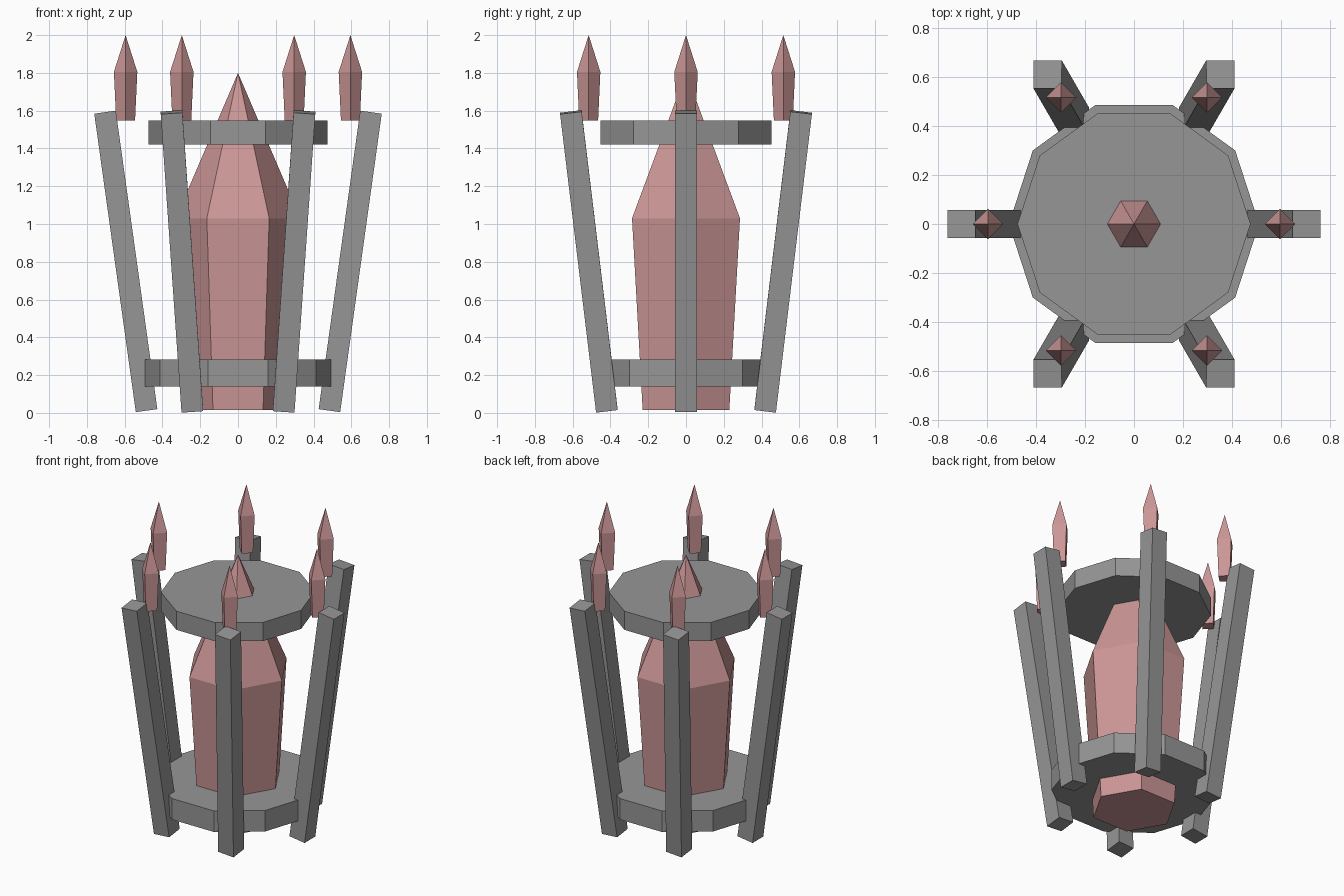
import bpy, bmesh, math
from mathutils import Vector

if "Cube" in bpy.data.objects:
    bpy.data.objects.remove(bpy.data.objects["Cube"])


def material(name, rgb):
    m = bpy.data.materials.new(name)
    m.diffuse_color = (*rgb, 1.0)
    m.use_nodes = True
    m.node_tree.nodes["Principled BSDF"].inputs["Base Color"].default_value = m.diffuse_color
    return m


STONE = material("grey_stone", (0.305, 0.305, 0.305))
CRYSTAL = material("pink_crystal", (0.60, 0.305, 0.305))


def finish(name, bm, mat):
    bmesh.ops.recalc_face_normals(bm, faces=bm.faces)
    mesh = bpy.data.meshes.new(name)
    bm.to_mesh(mesh)
    bm.free()
    mesh.materials.append(mat)
    obj = bpy.data.objects.new(name, mesh)
    bpy.context.collection.objects.link(obj)
    return obj


def turned(name, sides, profile, mat, centre=(0, 0)):
    """Closed n-sided solid from (radius, z) pairs, first corner on +x; radius 0 is a tip."""
    bm = bmesh.new()
    rings = []
    for r, z in profile:
        n = sides if r > 0 else 1
        rings.append([bm.verts.new((centre[0] + r * math.cos(2 * math.pi * i / sides),
                                    centre[1] + r * math.sin(2 * math.pi * i / sides), z))
                      for i in range(n)])
    for a, b in zip(rings, rings[1:]):
        for i in range(sides):
            j = (i + 1) % sides
            if len(b) == 1:
                bm.faces.new((a[i], a[j], b[0]))
            else:
                bm.faces.new((a[i], a[j], b[j], b[i]))
    for ring in (rings[0], rings[-1]):
        if len(ring) > 1:
            bm.faces.new(ring)
    return finish(name, bm, mat)


def leaning_post(name, bottom, top, width, mat):
    """Square box whose axis runs from bottom to top."""
    axis = top - bottom
    bm = bmesh.new()
    bmesh.ops.create_cube(bm, size=1.0)
    bmesh.ops.scale(bm, vec=(width, width, axis.length), verts=bm.verts)
    rot = Vector((0, 0, 1)).rotation_difference(axis).to_matrix()
    bmesh.ops.rotate(bm, matrix=rot, verts=bm.verts)
    bmesh.ops.translate(bm, vec=(bottom + top) / 2, verts=bm.verts)
    return finish(name, bm, mat)


# Central crystal
turned("central_crystal", 6, [(0.265, 0.016), (0.33, 1.03), (0, 1.8)], CRYSTAL)

# Ten-sided discs
turned("lower_disc", 10, [(0.51, 0.14), (0.51, 0.283)], STONE)
turned("upper_disc", 10, [(0.475, 1.42), (0.475, 1.547)], STONE)

# Six leaning posts, each with a floating crystal shard
for k in range(6):
    a = math.radians(60 * k)
    d = Vector((math.cos(a), math.sin(a), 0))
    leaning_post(f"post_{k + 1}", d * 0.484 + Vector((0, 0, 0.012)),
                 d * 0.704 + Vector((0, 0, 1.592)), 0.115, STONE)
    turned(f"crystal_shard_{k + 1}", 4, [(0.05, 1.547), (0.062, 1.805), (0, 2.0)],
           CRYSTAL, (d.x * 0.595, d.y * 0.595))
